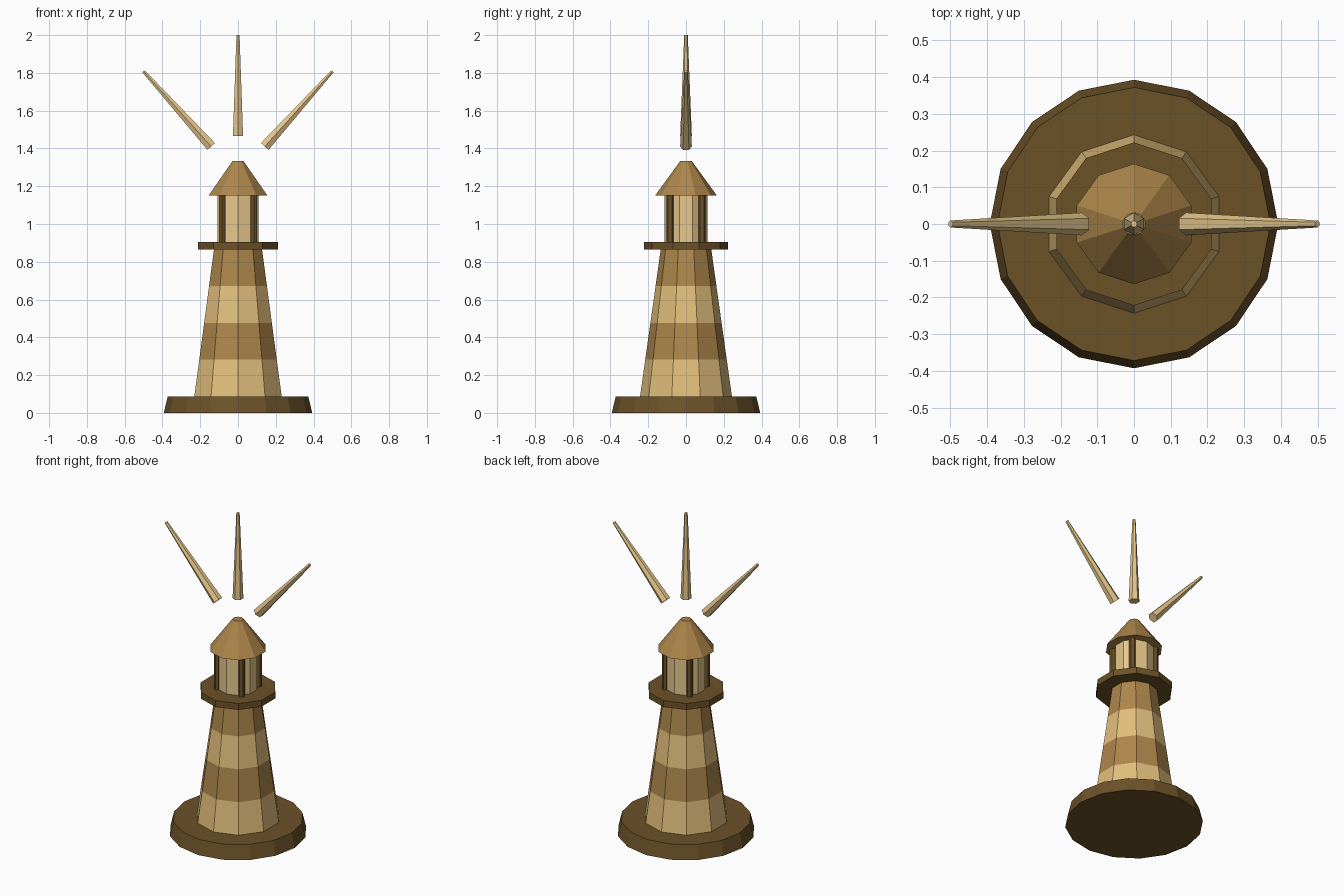
import bpy, bmesh
from math import sin, cos, pi, radians
from mathutils import Matrix

if "Cube" in bpy.data.objects:
    bpy.data.objects.remove(bpy.data.objects["Cube"])


def material(name, rgb):
    m = bpy.data.materials.new(name)
    m.diffuse_color = (*rgb, 1)
    m.use_nodes = True
    m.node_tree.nodes["Principled BSDF"].inputs["Base Color"].default_value = m.diffuse_color
    return m


CREAM = material("cream", (0.76, 0.52, 0.20))
TAN = material("tan", (0.42, 0.24, 0.07))
BROWN = material("brown", (0.15, 0.085, 0.022))
PALE = material("pale", (0.80, 0.58, 0.26))


def frustum(name, sides, profile, mats, matrix=Matrix()):
    """Flat-sided turned solid from (radius, z) rings, one material per band."""
    bm = bmesh.new()
    rings = [[bm.verts.new((r * sin(2 * pi * i / sides), r * cos(2 * pi * i / sides), z))
              for i in range(sides)] for r, z in profile]
    for band, (a, b) in enumerate(zip(rings, rings[1:])):
        for i in range(sides):
            j = (i + 1) % sides
            bm.faces.new((a[i], a[j], b[j], b[i])).material_index = band % len(mats)
    bm.faces.new(rings[0])
    bm.faces.new(rings[-1]).material_index = (len(rings) - 2) % len(mats)
    bmesh.ops.recalc_face_normals(bm, faces=bm.faces)
    bm.transform(matrix)
    me = bpy.data.meshes.new(name)
    bm.to_mesh(me)
    bm.free()
    for m in mats:
        me.materials.append(m)
    ob = bpy.data.objects.new(name, me)
    bpy.context.collection.objects.link(ob)
    return ob


# Base and striped tower
frustum("base", 16, [(0.393, 0), (0.372, 0.088)], [BROWN])
bands = 4
tower = [(0.243 - 0.109 * k / bands, 0.088 + 0.777 * k / bands) for k in range(bands + 1)]
frustum("tower", 10, tower, [CREAM, TAN])

# Gallery, lantern room and roof
frustum("gallery", 10, [(0.222, 0.865), (0.222, 0.905)], [BROWN])
frustum("lantern_room", 10, [(0.113, 0.905), (0.113, 1.152)], [PALE])
frustum("roof", 10, [(0.164, 1.15), (0.031, 1.333)], [TAN])

# Four lantern posts on the diagonals
for k in range(4):
    a = radians(45 + 90 * k)
    frustum(f"lantern_post_{k + 1}", 6, [(0.019, 0.905), (0.019, 1.152)], [BROWN],
            Matrix.Translation((0.12 * cos(a), 0.12 * sin(a), 0)))

# Three light beams fanning out from the lantern
for name, angle in (("left", -42), ("middle", 0), ("right", 42)):
    frustum(f"beam_{name}", 6, [(0.031, 0.212), (0.0095, 0.747)], [PALE],
            Matrix.Translation((0, 0, 1.253)) @ Matrix.Rotation(radians(angle), 4, 'Y'))
